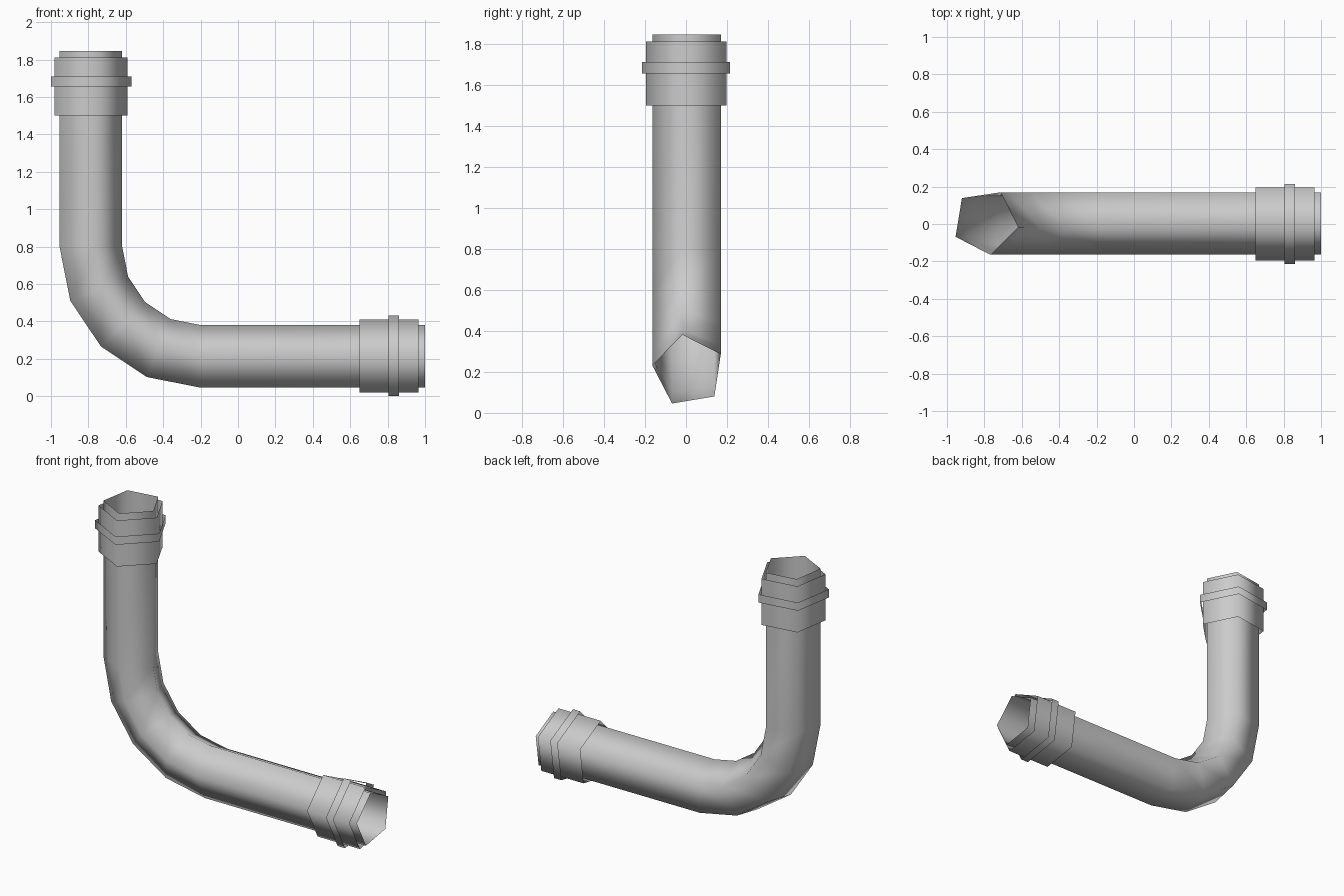
import bpy
import bmesh
from math import sin, cos, pi, radians
from mathutils import Vector

cube = bpy.data.objects.get("Cube")
if cube:
    bpy.data.objects.remove(cube, do_unlink=True)

SIDES = 5
PHASE = radians(27.4)
AXIS_Y = 0.0116
BEND_X, BEND_Z, BEND_R = -0.2, 0.8, 0.595
PIPE_R, COLLAR_R, BAND_R = 0.178, 0.208, 0.229
TOP_Z, SIDE_X = 1.845, 1.0

grey = bpy.data.materials.new("pipe_grey")
grey.use_nodes = True
colour = (0.6, 0.6, 0.6, 1.0)
grey.diffuse_color = colour
bsdf = next(n for n in grey.node_tree.nodes if n.type == "BSDF_PRINCIPLED")
bsdf.inputs["Base Color"].default_value = colour


def sweep(name, stations, radius):
    """Open five-sided tube; each station is (x, z, turn along the bend)."""
    bm = bmesh.new()
    rings = []
    for x, z, turn in stations:
        centre = Vector((x, AXIS_Y, z))
        inward = Vector((cos(turn), 0, sin(turn)))
        ring = []
        for k in range(SIDES):
            a = PHASE + 2 * pi * k / SIDES
            offset = Vector((0, cos(a), 0)) + inward * sin(a)
            ring.append(bm.verts.new(centre + offset * radius))
        rings.append(ring)
    for a, b in zip(rings, rings[1:]):
        for k in range(SIDES):
            n = (k + 1) % SIDES
            bm.faces.new((a[k], a[n], b[n], b[k])).smooth = True
    mesh = bpy.data.meshes.new(name)
    bm.to_mesh(mesh)
    bm.free()
    mesh.materials.append(grey)
    obj = bpy.data.objects.new(name, mesh)
    bpy.context.collection.objects.link(obj)
    return obj


def upright(distance):
    return (BEND_X - BEND_R, TOP_Z - distance, 0)


def level(distance):
    return (SIDE_X - distance, BEND_Z - BEND_R, pi / 2)


# Elbow pipe: upright run, four-step bend, level run
bend = []
for i in range(5):
    t = i * pi / 8
    bend.append((BEND_X - BEND_R * cos(t), BEND_Z - BEND_R * sin(t), t))
sweep("elbow_pipe", [upright(0)] + bend + [level(0)], PIPE_R)

# Open sleeves and raised bands at both ends
sweep("upper_collar", [upright(0.035), upright(0.345)], COLLAR_R)
sweep("upper_band", [upright(0.135), upright(0.19)], BAND_R)
sweep("side_collar", [level(0.35), level(0.035)], COLLAR_R)
sweep("side_band", [level(0.195), level(0.14)], BAND_R)
